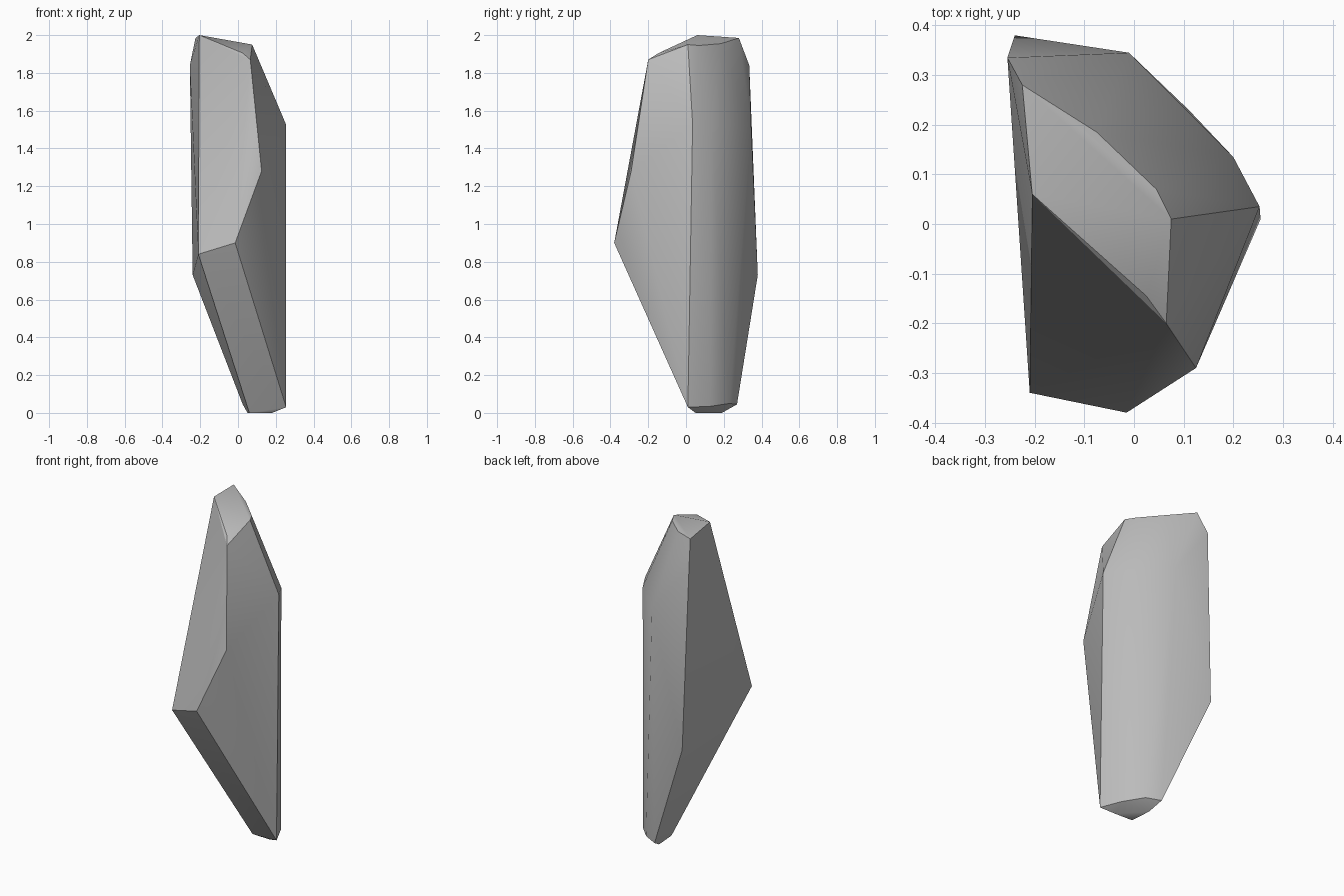
import bpy
import bmesh

cube = bpy.data.objects.get("Cube")
if cube:
    bpy.data.objects.remove(cube, do_unlink=True)

# Single stone grey
stone = bpy.data.materials.new("stone_grey")
stone.use_nodes = True
grey = (0.5, 0.5, 0.5, 1)
stone.diffuse_color = grey
stone.node_tree.nodes["Principled BSDF"].inputs["Base Color"].default_value = grey

# Corner points of the chipped stone, grouped by the facet they bound
crown = [(-.225, .28, 1.985), (-.205, .06, 2), (.025, -.145, 1.905),
         (.065, -.2, 1.87), (.075, .01, 1.95), (.045, .07, 1.945),
         (-.075, .185, 1.955)]
shoulder = [(-.255, .335, 1.84), (-.01, .345, 1.52), (.2, .135, 1.52),
            (.253, .035, 1.53)]
belly = [(-.24, .38, .73), (-.21, -.34, .84), (-.015, -.38, .9),
         (.125, -.29, 1.28)]
foot_rim = [(.255, .01, .03), (.2, .13, .035), (.11, .23, .05),
            (.025, .27, .045)]
foot = [(.06, .055, 0), (.18, .05, 0), (.05, .19, 0)]


def hull_object(name, points, material):
    """Wrap a convex skin around the corner points."""
    bm = bmesh.new()
    for p in points:
        bm.verts.new(p)
    result = bmesh.ops.convex_hull(bm, input=bm.verts)
    loose = [v for v in bm.verts if not v.link_faces]
    bmesh.ops.delete(bm, geom=loose, context='VERTS')
    bmesh.ops.recalc_face_normals(bm, faces=bm.faces)
    mesh = bpy.data.meshes.new(name)
    bm.to_mesh(mesh)
    bm.free()
    mesh.materials.append(material)
    obj = bpy.data.objects.new(name, mesh)
    bpy.context.collection.objects.link(obj)
    return obj


# Tall faceted rock with softly shaded broad sides
rock = hull_object("rock_shard", crown + shoulder + belly + foot_rim + foot, stone)
bpy.ops.object.select_all(action='DESELECT')
rock.select_set(True)
bpy.context.view_layer.objects.active = rock
bpy.ops.object.shade_smooth_by_angle(angle=0.52)
